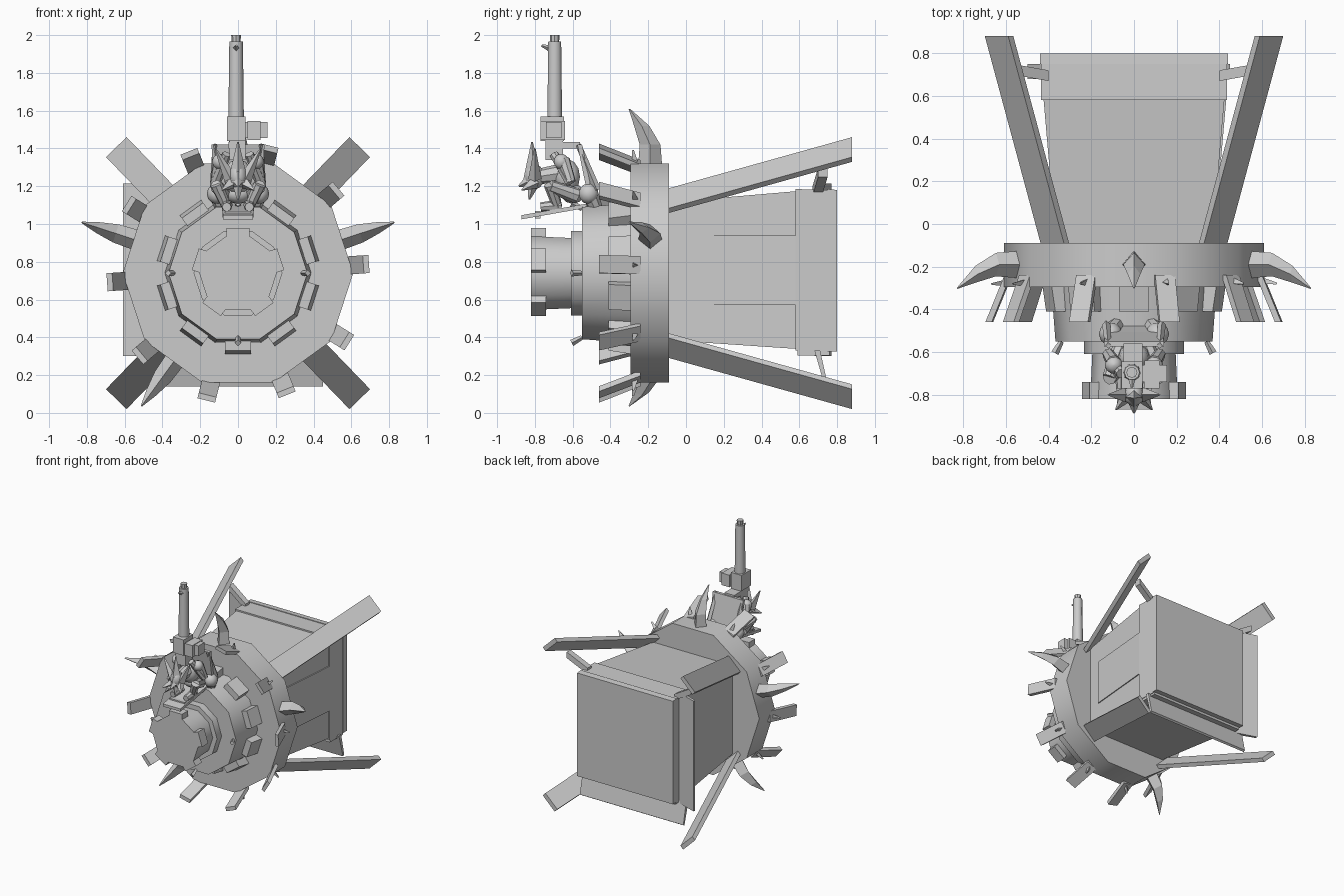
import bpy, bmesh, math
from mathutils import Vector

if "Cube" in bpy.data.objects:
    bpy.data.objects.remove(bpy.data.objects["Cube"])

CZ = 0.74  # height of the long axis
grey = bpy.data.materials.new("bare_grey")
grey.diffuse_color = (0.6, 0.6, 0.6, 1)
grey.use_nodes = True
grey.node_tree.nodes["Principled BSDF"].inputs["Base Color"].default_value = grey.diffuse_color


def loft(name, sections, smooth=False):
    """Skin matching point rings into one closed solid."""
    bm = bmesh.new()
    rings = [[bm.verts.new(p) for p in s] for s in sections]
    n = len(rings[0])
    for a, b in zip(rings, rings[1:]):
        for i in range(n):
            j = (i + 1) % n
            bm.faces.new((a[i], a[j], b[j], b[i]))
    bm.faces.new(rings[0])
    bm.faces.new(rings[-1])
    bmesh.ops.recalc_face_normals(bm, faces=bm.faces)
    me = bpy.data.meshes.new(name)
    bm.to_mesh(me)
    bm.free()
    me.materials.append(grey)
    ob = bpy.data.objects.new(name, me)
    bpy.context.collection.objects.link(ob)
    if smooth:
        bpy.ops.object.select_all(action='DESELECT')
        ob.select_set(True)
        bpy.context.view_layer.objects.active = ob
        bpy.ops.object.shade_smooth_by_angle(angle=math.radians(40))
    return ob


def polar(deg, r, t, y):
    """Point at radius r and sideways shift t around the long axis."""
    c, s = math.cos(math.radians(deg)), math.sin(math.radians(deg))
    return Vector((r * c - t * s, y, CZ + r * s + t * c))


def drum(name, profile):
    """Ten-sided drum from (y, radius) pairs."""
    loft(name, [[polar(36 * k, r, 0, y) for k in range(10)] for y, r in profile], True)


def radial_plate(name, deg, y0, r0, y1, r1, half, thick):
    """Plate running along y whose radius changes from r0 to r1."""
    loft(name, [[polar(deg, r + d, t, y) for d, t in
                 ((-thick / 2, -half), (-thick / 2, half), (thick / 2, half), (thick / 2, -half))]
                for y, r in ((y0, r0), (y1, r1))])


def box(name, x0, x1, y0, y1, z0, z1):
    loft(name, [[(x0, y0, z), (x1, y0, z), (x1, y1, z), (x0, y1, z)] for z in (z0, z1)])


def limb(name, p, q, r0, r1, n=8):
    """Tapered rod between two points."""
    p, q = Vector(p), Vector(q)
    rot = (q - p).to_track_quat('Z', 'Y')
    loft(name, [[c + rot @ Vector((r * math.cos(i * math.tau / n), r * math.sin(i * math.tau / n), 0))
                 for i in range(n)] for c, r in ((p, r0), (q, r1))], True)


def ball(name, c, r, squash=(1, 1, 1)):
    rings = []
    for k in range(7):
        a = math.radians(-85 + k * 170 / 6)
        rings.append([(c[0] + r * squash[0] * math.cos(a) * math.cos(i * math.tau / 10),
                       c[1] + r * squash[1] * math.cos(a) * math.sin(i * math.tau / 10),
                       c[2] + r * squash[2] * math.sin(a)) for i in range(10)])
    loft(name, rings, True)


# Stepped nose and main ring
drum("main_ring", [(-0.295, 0.61), (-0.09, 0.61)])
drum("collar", [(-0.55, 0.368), (-0.29, 0.388)])
drum("nose_step", [(-0.61, 0.235), (-0.54, 0.235)])
drum("nose", [(-0.82, 0.205), (-0.60, 0.195)])
for k in range(5):
    radial_plate("nose_lug", 18 + 72 * k, -0.82, 0.21, -0.74, 0.21, 0.06, 0.055)
for k in range(10):
    radial_plate("collar_block", 18 + 36 * k, -0.41, 0.375, -0.28, 0.395, 0.07, 0.07)
for a in (0, 90, 180, 270):
    limb("collar_pin", polar(a, 0.34, 0, -0.55), polar(a, 0.37, 0, -0.605), 0.012, 0.018, 4)

# Flared tabs around the ring, each with a small tooth
for k in range(10):
    a = 4 + 36 * k
    radial_plate("ring_tab", a, -0.46, 0.68, -0.24, 0.59, 0.048, 0.03)
    limb("tab_tooth", polar(a, 0.60, 0, -0.27), polar(a, 0.67, 0, -0.28), 0.02, 0.006, 3)

# Swept spikes on the ring
for a in (18, 90, 162, 234):
    loft("ring_spike", [[polar(a, r, w, y), polar(a, r, 0, y - d),
                         polar(a, r, -w, y), polar(a, r, 0, y + d)]
                        for r, w, y, d in ((0.55, 0.055, -0.19, 0.065), (0.68, 0.05, -0.19, 0.055),
                                           (0.78, 0.03, -0.235, 0.04), (0.87, 0.004, -0.30, 0.004))])

# Tapered rear body with its raised band and cap
def frame(y, x, z0, z1):
    return [(-x, y, z0), (x, y, z0), (x, y, z1), (-x, y, z1)]


loft("rear_body", [frame(-0.10, 0.365, 0.385, 1.115), frame(0.60, 0.425, 0.338, 1.175)])
loft("rear_band", [frame(0.58, 0.435, 0.33, 1.185), frame(0.75, 0.435, 0.32, 1.18)])
loft("rear_cap", [frame(0.75, 0.44, 0.325, 1.185), frame(0.80, 0.44, 0.325, 1.18)])
loft("side_panel", [[(0.36, 0.02, z), (0.383, 0.02, z), (0.432, 0.58, z), (0.41, 0.58, z)]
                    for z in (0.57, 0.94)])

# Rear flaps and struts
loft("left_flap", [[(-0.43, 0.68, z), (-0.61, 0.75, z), (-0.61, 0.77, z), (-0.43, 0.71, z)]
                   for z in (0.30, 1.215)])
loft("bottom_flap", [[(x, 0.68, 0.33), (x, 0.735, 0.14), (x, 0.75, 0.15), (x, 0.71, 0.33)]
                     for x in (-0.50, 0.45)])
box("bottom_lip", -0.43, 0.43, 0.59, 0.76, 0.305, 0.33)
for s in (-1, 1):
    loft("wing_strut", [[(s * x, y, z), (s * x, y + 0.05, z), (s * x, y + 0.05, z + 0.05),
                         (s * x, y, z + 0.05)] for x, y, z in ((0.40, 0.67, 1.15), (0.57, 0.70, 1.25))])

# Four splayed stabiliser bars
for a in (46, 134, 226, 314):
    radial_plate("stabiliser_bar", a, -0.10, 0.53, 0.88, 0.91, 0.076, 0.035)

# Gun mount: tilted footplate, back shield and side rails
loft("footplate", [[(-w, y, z), (w, y, z), (w, y, z + 0.022), (-w, y, z + 0.022)]
                   for w, y, z in ((0.08, -0.87, 1.025), (0.085, -0.50, 1.09))])
box("footplate_cleat", -0.07, 0.07, -0.80, -0.77, 1.03, 1.07)
loft("back_shield", [[(-w, y, z), (w, y, z), (w, y + 0.025, z), (-w, y + 0.025, z)]
                     for w, y, z in ((0.08, -0.50, 1.08), (0.13, -0.53, 1.20), (0.14, -0.575, 1.42))])
for s in (-1, 1):
    limb("shield_ball_stem", (s * 0.08, -0.47, 1.07), (s * 0.11, -0.51, 1.16), 0.035, 0.045)
    ball("shield_ball", (s * 0.11, -0.515, 1.16), 0.055)
    limb("shield_brace", (s * 0.13, -0.47, 1.18), (s * 0.12, -0.57, 1.42), 0.02, 0.015, 4)
box("gun_cradle", -0.05, 0.04, -0.745, -0.56, 1.40, 1.435)

# Upright gun
box("gun_base", -0.045, 0.04, -0.745, -0.65, 1.34, 1.45)
box("gun_breech", -0.058, 0.04, -0.77, -0.645, 1.44, 1.57)
box("ammo_arm", 0.03, 0.155, -0.74, -0.66, 1.455, 1.54)
box("ammo_box", 0.05, 0.12, -0.77, -0.64, 1.445, 1.545)
limb("barrel", (-0.01, -0.695, 1.56), (-0.01, -0.695, 1.965), 0.041, 0.036, 10)
limb("muzzle", (-0.01, -0.695, 1.96), (-0.01, -0.695, 2.0), 0.023, 0.026, 8)
limb("front_sight", (-0.01, -0.72, 1.93), (-0.01, -0.765, 1.945), 0.018, 0.006, 4)

# Crouched gunner
ball("gunner_torso", (0, -0.63, 1.25), 0.085, (0.9, 0.85, 1.1))
ball("gunner_hips", (0, -0.60, 1.16), 0.065, (1.2, 1, 0.8))
ball("gunner_head", (0, -0.80, 1.25), 0.06, (0.8, 0.9, 1.1))
limb("gunner_neck", (0, -0.66, 1.27), (0, -0.79, 1.25), 0.05, 0.04)
for s in (-1, 1):
    ball("gunner_shoulder", (s * 0.095, -0.66, 1.33), 0.042)
    limb("upper_arm", (s * 0.095, -0.65, 1.34), (s * 0.12, -0.61, 1.22), 0.036, 0.028)
    limb("forearm", (s * 0.12, -0.61, 1.22), (s * 0.06, -0.70, 1.37), 0.03, 0.024)
    limb("thigh", (s * 0.06, -0.58, 1.15), (s * 0.115, -0.72, 1.20), 0.042, 0.034)
    limb("shin", (s * 0.115, -0.72, 1.21), (s * 0.06, -0.68, 1.09), 0.034, 0.026)
    limb("boot", (s * 0.06, -0.66, 1.10), (s * 0.06, -0.77, 1.09), 0.032, 0.024)
    # Spiky mask parts
    limb("mask_horn", (s * 0.04, -0.80, 1.24), (s * 0.12, -0.80, 1.40), 0.035, 0.004, 4)
    limb("mask_cheek", (s * 0.03, -0.80, 1.22), (s * 0.085, -0.87, 1.18), 0.035, 0.004, 4)
limb("mask_crest", (0, -0.81, 1.22), (0, -0.815, 1.435), 0.055, 0.004, 4)
limb("mask_beak", (0, -0.79, 1.25), (0, -0.885, 1.20), 0.05, 0.005, 4)
limb("mask_chin", (0, -0.80, 1.24), (0, -0.83, 1.13), 0.04, 0.005, 4)
